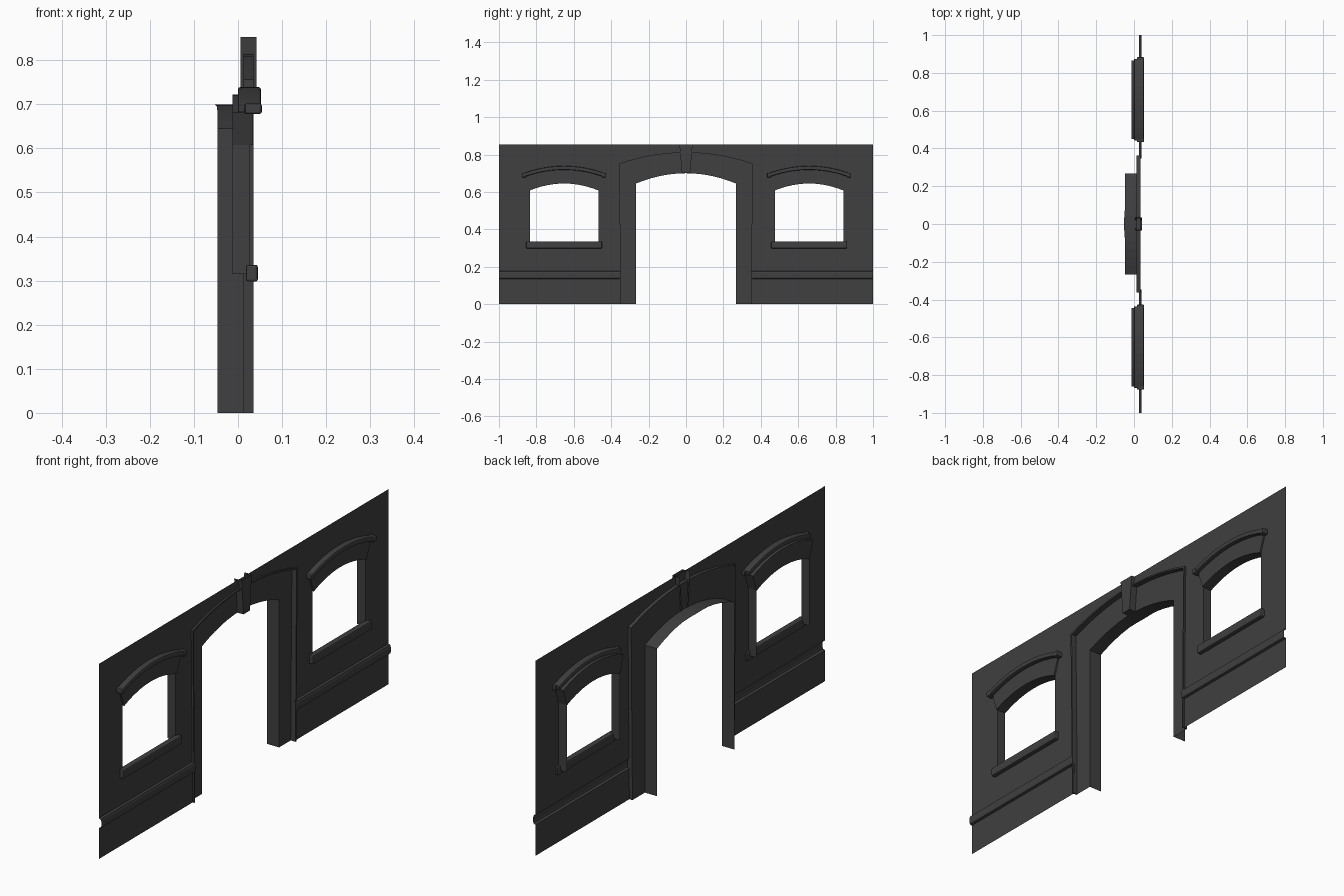
import bpy, bmesh
from mathutils import Vector

cube = bpy.data.objects.get("Cube")
if cube:
    bpy.data.objects.remove(cube, do_unlink=True)

stone = bpy.data.materials.new("dark_grey_stone")
stone.use_nodes = True
GREY = (0.05, 0.05, 0.05, 1)
stone.diffuse_color = GREY
stone.node_tree.nodes["Principled BSDF"].inputs["Base Color"].default_value = GREY

# Depths along x
WALL, TRIM, BEAD = 0.027, 0.012, 0.035
DOOR_BACK, WINDOW_BACK = -0.047, -0.013


def finish(name, bm, bevel=0):
    mesh = bpy.data.meshes.new(name)
    bm.to_mesh(mesh)
    bm.free()
    mesh.materials.append(stone)
    obj = bpy.data.objects.new(name, mesh)
    bpy.context.collection.objects.link(obj)
    if bevel:
        mod = obj.modifiers.new("soft_edge", "BEVEL")
        mod.width, mod.segments = bevel, 2
    return obj


def arch(half, spring, apex, centre=0, n=12):
    """Shallow arch from -y to +y as (y, z) points."""
    steps = [2 * i / n - 1 for i in range(n + 1)]
    return [(centre + half * t, apex - (apex - spring) * t * t) for t in steps]


def loft(name, a, b):
    """Open surface between two 3D paths of equal length."""
    bm = bmesh.new()
    va, vb = [bm.verts.new(p) for p in a], [bm.verts.new(p) for p in b]
    for i in range(len(a) - 1):
        bm.faces.new((va[i], va[i + 1], vb[i + 1], vb[i]))
    return finish(name, bm)


def at(x, path):
    return [(x, y, z) for y, z in path]


def sheet(name, loops, x):
    """Flat panel facing +x; later loops are holes."""
    bm = bmesh.new()
    edges = []
    for loop in loops:
        vs = [bm.verts.new(p) for p in at(x, loop)]
        edges += [bm.edges.new((vs[i - 1], vs[i])) for i in range(len(vs))]
    bmesh.ops.triangle_fill(bm, edges=edges, use_beauty=True, normal=Vector((1, 0, 0)))
    for f in bm.faces:
        f.normal_update()
        if f.normal.x < 0:
            f.normal_flip()
    return finish(name, bm)


def prism(name, lower, upper, x0, x1, bevel=0):
    """Solid block between two (y, z) paths, from x0 to x1."""
    bm = bmesh.new()
    rows = [[bm.verts.new(p) for p in at(x, path)]
            for x, path in ((x0, lower), (x1, lower), (x1, upper), (x0, upper))]
    for r in range(4):
        a, b = rows[r], rows[(r + 1) % 4]
        for i in range(len(a) - 1):
            bm.faces.new((a[i], a[i + 1], b[i + 1], b[i]))
    for end in (0, -1):
        bm.faces.new([row[end] for row in rows])
    bmesh.ops.recalc_face_normals(bm, faces=bm.faces)
    return finish(name, bm, bevel)


# Contours of the doorway
door_in = [(-0.267, 0)] + arch(0.267, 0.645, 0.70) + [(0.267, 0)]
door_out = [(-0.347, 0)] + arch(0.355, 0.75, 0.81) + [(0.347, 0)]
bead_out = [(-0.353, 0)] + arch(0.362, 0.756, 0.816) + [(0.353, 0)]


def window_contour(c):
    return [(c - 0.183, 0.335)] + arch(0.183, 0.608, 0.645, c) + [(c + 0.183, 0.335)]


windows = {"right": -0.652, "left": 0.658}

# Upper wall with the doorway notch and window holes
BAND_TOP, BAND_BOTTOM, TOP = 0.178, 0.135, 0.853
notch = [(-0.349, BAND_TOP)] + door_out[1:-1] + [(0.349, BAND_TOP)]
outline = [(-1, BAND_TOP)] + notch + [(1, BAND_TOP), (1, TOP), (-1, TOP)]
sheet("upper_wall", [outline] + [window_contour(c) for c in windows.values()], WALL)

# Lower wall panels and the hollow moulding above them
band = [(WALL, BAND_BOTTOM), (0.037, 0.138), (0.039, 0.145),
        (0.039, 0.166), (0.036, 0.175), (WALL, BAND_TOP)]
for side, y0, y1 in (("right", -1, -0.347), ("left", 0.347, 1)):
    sheet(side + "_lower_wall", [[(y0, 0), (y1, 0), (y1, BAND_BOTTOM), (y0, BAND_BOTTOM)]], WALL)
    loft(side + "_wall_moulding", [(x, y0, z) for x, z in band], [(x, y1, z) for x, z in band])

# Doorway: recessed trim, stepped edge bead and deep reveal
loft("door_trim", at(TRIM, door_out), at(TRIM, door_in))
loft("door_trim_step", at(WALL, door_out), at(TRIM, door_out))
prism("door_edge_bead", door_out, bead_out, TRIM, BEAD)
back = [(DOOR_BACK - 0.007 * max(0, 1 - abs(y) / 0.1) * (z > 0.6), y, z) for y, z in door_in]
loft("door_reveal", at(TRIM, door_in), back)

# Keystone: front face and sides, open at the top and back
face = [(-0.035, TOP), (-0.022, 0.70), (0.022, 0.70), (0.035, TOP)]
sheet("keystone_face", [face], 0.042)
loft("keystone_sides", at(0.042, face), at(0.006, face))

for side, c in windows.items():
    # Reveal: two jambs and the arched soffit
    for s, label in ((-1, "right"), (1, "left")):
        y = c + s * 0.183
        jamb = [(y, 0.315), (y, 0.608)][::s]
        loft(f"{side}_window_{label}_jamb", at(WALL, jamb), at(WINDOW_BACK, jamb))
    # Arched lintel with splayed ends
    low = arch(0.183, 0.608, 0.645, c)
    high = arch(0.208, 0.682, 0.722, c)
    prism(side + "_window_lintel", low, high, WINDOW_BACK, 0.034)
    # Projecting hood with short returns at both ends
    under = arch(0.213, 0.680, 0.718, c)
    over = arch(0.217, 0.700, 0.739, c)
    prism(side + "_window_hood", under, over, 0.0, 0.052, 0.005)
    for s in (-1, 1):
        y = c + s * 0.213
        prism(side + "_hood_return", [(y - 0.012, 0.678), (y + 0.012, 0.678)],
              [(y - 0.012, 0.702), (y + 0.012, 0.702)], 0.015, 0.054, 0.005)
    # Sill
    prism(side + "_window_sill", [(c - 0.203, 0.298), (c + 0.203, 0.298)],
          [(c - 0.203, 0.336), (c + 0.203, 0.336)], 0.018, 0.045, 0.005)
